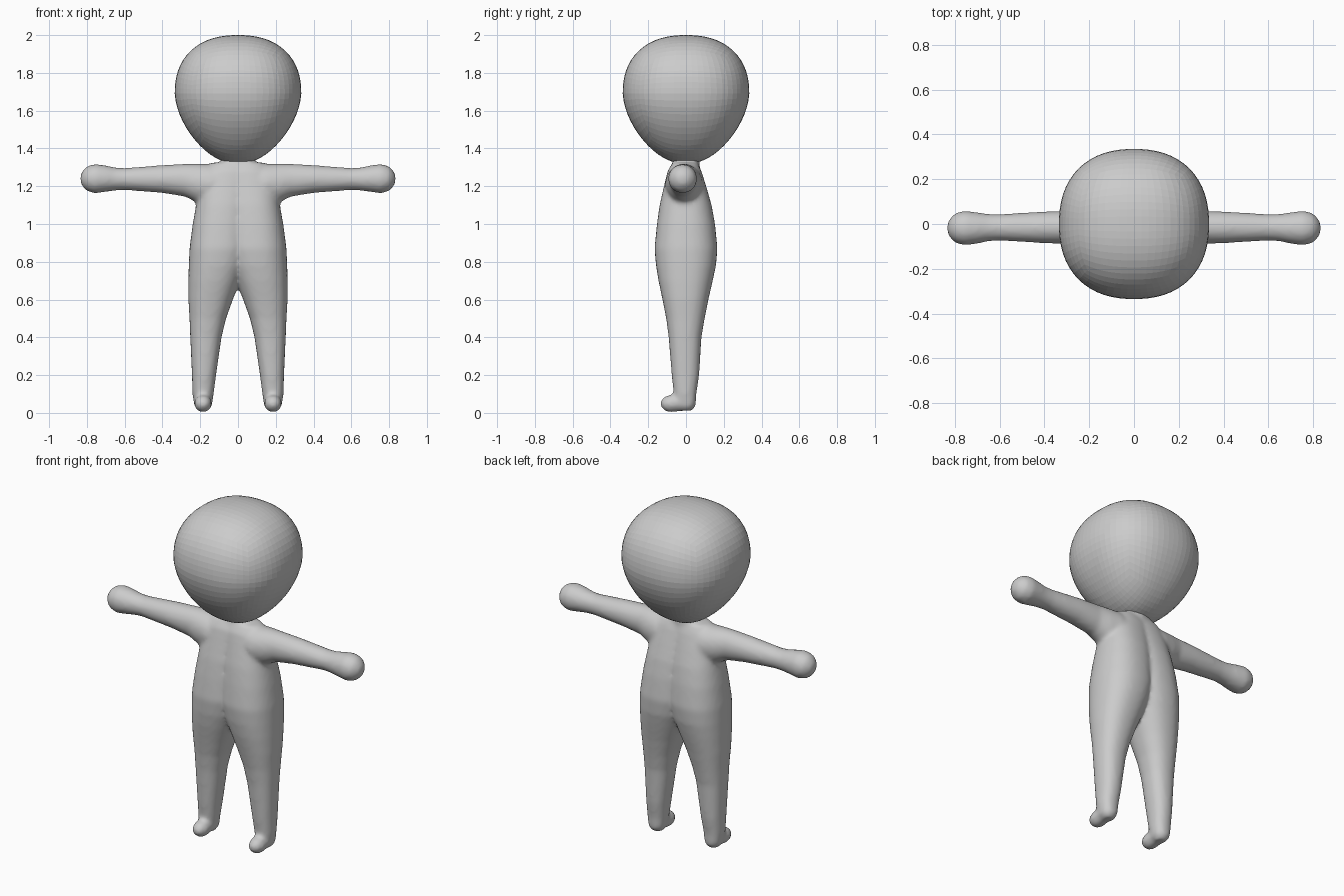
import bpy, bmesh
from math import sin, cos, pi, copysign
from mathutils import Vector

cube = bpy.data.objects.get("Cube")
if cube:
    bpy.data.objects.remove(cube, do_unlink=True)

clay = bpy.data.materials.new("grey clay")
clay.use_nodes = True
clay.diffuse_color = (0.6, 0.6, 0.6, 1)
clay.node_tree.nodes["Principled BSDF"].inputs["Base Color"].default_value = clay.diffuse_color


def make_object(name, bm):
    bmesh.ops.recalc_face_normals(bm, faces=bm.faces)
    mesh = bpy.data.meshes.new(name)
    bm.to_mesh(mesh)
    bm.free()
    mesh.materials.append(clay)
    obj = bpy.data.objects.new(name, mesh)
    bpy.context.collection.objects.link(obj)
    return obj


def loft(bm, rings, place, power=2.0, sides=32):
    """Skin a closed tube over rings of (along, centre, half, y centre, y half)."""
    loops = []
    for along, c, h, cy, hy in rings:
        loop = []
        for i in range(sides):
            a = 2 * pi * i / sides
            u = copysign(abs(cos(a)) ** (2 / power), cos(a))
            v = copysign(abs(sin(a)) ** (2 / power), sin(a))
            loop.append(bm.verts.new(place(along, c + h * u, cy + hy * v)))
        loops.append(loop)
    for low, high in zip(loops, loops[1:]):
        for i in range(sides):
            j = (i + 1) % sides
            bm.faces.new((low[i], low[j], high[j], high[i]))
    bm.faces.new(loops[0])
    bm.faces.new(loops[-1])


# Half of the trunk running down into one leg
leg_rings = [
    (.012, .185, .03, 0, .035), (.04, .185, .048, 0, .052),
    (.1, .185, .056, -.005, .06), (.2, .18, .064, -.003, .073),
    (.4, .17, .083, -.005, .087), (.5, .16, .097, -.003, .102),
    (.6, .145, .118, -.003, .122), (.7, .125, .138, -.002, .144),
    (.78, .108, .153, 0, .159), (.87, .095, .162, 0, .167),
    (1.0, .085, .155, 0, .154), (1.1, .075, .147, -.002, .138),
    (1.2, .065, .14, -.005, .112), (1.28, .05, .13, -.008, .09),
    (1.325, .04, .1, -.005, .066),
]
# Arm with a ball hand
arm_rings = [
    (.05, 1.22, .09, -.01, .09), (.15, 1.21, .108, -.01, .1),
    (.22, 1.217, .103, -.012, .088), (.28, 1.232, .087, -.015, .075),
    (.4, 1.238, .074, -.015, .071), (.6, 1.238, .058, -.015, .059),
    (.65, 1.238, .061, -.016, .061), (.7, 1.24, .07, -.018, .07),
    (.757, 1.24, .078, -.018, .078), (.8, 1.24, .066, -.018, .066),
    (.826, 1.24, .038, -.018, .038), (.835, 1.24, .012, -.018, .012),
]
# Toe, from heel to tip
toe_rings = [
    (.02, .185, .04, .055, .04), (-.085, .185, .047, .049, .047),
    (-.115, .185, .037, .049, .037), (-.133, .185, .018, .049, .018),
]

# Body: overlapping tubes fused and softened into one skin
bm = bmesh.new()
for s in (1, -1):
    loft(bm, leg_rings, lambda z, x, y: (s * x, y, z), 2.3)
    loft(bm, arm_rings, lambda x, z, y: (s * x, y, z))
    loft(bm, toe_rings, lambda y, x, z: (s * x, y, z))
# Neck
loft(bm, [(1.25, 0, .09, 0, .075), (1.37, 0, .085, 0, .07)], lambda z, x, y: (x, y, z))
body = make_object("body", bm)

fuse = body.modifiers.new("fuse", 'REMESH')
fuse.mode = 'VOXEL'
fuse.voxel_size = 0.012
fuse.use_smooth_shade = True
soften = body.modifiers.new("soften", 'SMOOTH')
soften.factor = 0.5
soften.iterations = 8

# Head: a rounded cube, narrowed towards the neck, with flat facets
bm = bmesh.new()
bmesh.ops.create_cube(bm, size=2)
bmesh.ops.subdivide_edges(bm, edges=bm.edges[:], cuts=15, use_grid_fill=True)
power = 2.3
for v in bm.verts:
    # Even out the spacing, then push onto the rounded shape
    d = Vector([sin(c * pi / 4) / cos(c * pi / 4) for c in v.co])
    d /= sum(abs(c) ** power for c in d) ** (1 / power)
    drop = max(0, -d.z)
    width = 0.335 * (1 - 0.28 * drop ** 1.4)
    v.co = (d.x * width, d.y * width, 1.69 + d.z * (0.37 if d.z < 0 else 0.31))
head = make_object("head", bm)
